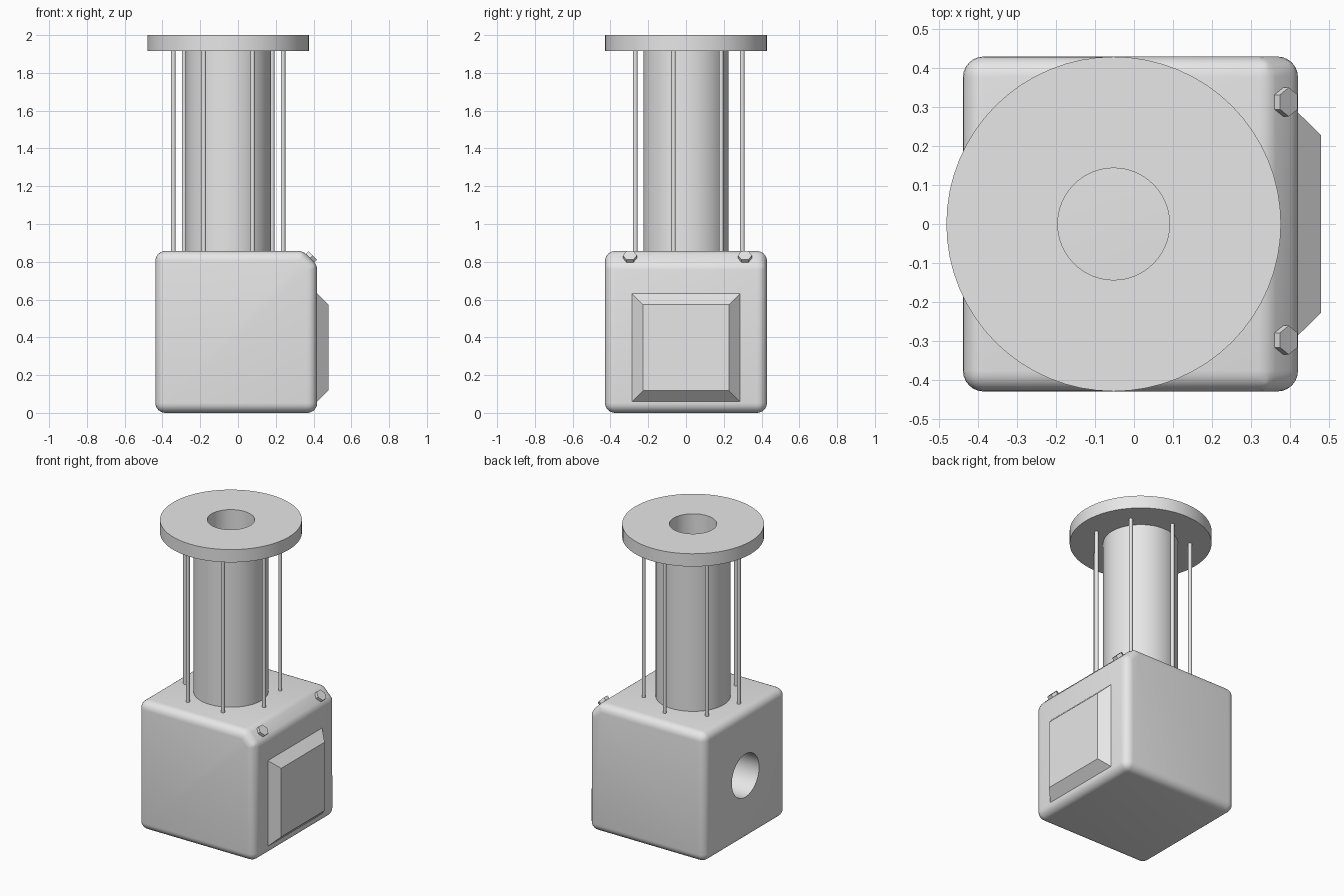
import bpy, bmesh
from math import pi, sin, cos, radians
from mathutils import Vector, Matrix

cube = bpy.data.objects.get("Cube")
if cube:
    bpy.data.objects.remove(cube, do_unlink=True)

grey = bpy.data.materials.new("plain grey")
grey.use_nodes = True
grey.diffuse_color = (0.8, 0.8, 0.8, 1)
grey.node_tree.nodes["Principled BSDF"].inputs["Base Color"].default_value = (0.8, 0.8, 0.8, 1)

AXIS_X = -0.052          # vertical axis of column and flange
BODY_X = -0.009          # middle of the housing
SIDE = 0.857             # housing edge length
HALF = SIDE / 2
BORE = 0.143


def add_object(name, bm):
    bmesh.ops.recalc_face_normals(bm, faces=bm.faces)
    mesh = bpy.data.meshes.new(name)
    bm.to_mesh(mesh)
    bm.free()
    mesh.materials.append(grey)
    obj = bpy.data.objects.new(name, mesh)
    bpy.context.collection.objects.link(obj)
    return obj


def activate(obj):
    bpy.ops.object.select_all(action='DESELECT')
    obj.select_set(True)
    bpy.context.view_layer.objects.active = obj


def smooth(obj, angle=30):
    activate(obj)
    bpy.ops.object.shade_smooth_by_angle(angle=radians(angle))


def cylinder(name, radius, depth, sides, matrix):
    bm = bmesh.new()
    bmesh.ops.create_cone(bm, cap_ends=True, segments=sides, radius1=radius,
                          radius2=radius, depth=depth, matrix=matrix)
    return add_object(name, bm)


def ring(name, outer, inner, z0, z1, sides=64):
    """Hollow cylinder spun from a rectangular profile."""
    bm = bmesh.new()
    corners = [(inner, z0), (outer, z0), (outer, z1), (inner, z1)]
    verts = [bm.verts.new((AXIS_X + r, 0, z)) for r, z in corners]
    edges = [bm.edges.new((verts[i], verts[(i + 1) % 4])) for i in range(4)]
    bmesh.ops.spin(bm, geom=verts + edges, cent=(AXIS_X, 0, 0), axis=(0, 0, 1),
                   angle=2 * pi, steps=sides)
    bmesh.ops.remove_doubles(bm, verts=bm.verts, dist=0.0005)
    obj = add_object(name, bm)
    smooth(obj)
    return obj


# Housing: side profile with one chamfered corner, extruded along y
CHAMFER = 0.075
right, left = BODY_X + HALF, BODY_X - HALF
profile = [(left, 0), (right, 0), (right, SIDE - CHAMFER),
           (right - CHAMFER, SIDE), (left, SIDE)]
bm = bmesh.new()
face = bm.faces.new([bm.verts.new((x, -HALF, z)) for x, z in profile])
extruded = bmesh.ops.extrude_face_region(bm, geom=[face])
bmesh.ops.translate(bm, vec=(0, SIDE, 0),
                    verts=[v for v in extruded["geom"] if isinstance(v, bmesh.types.BMVert)])
bmesh.ops.recalc_face_normals(bm, faces=bm.faces)
weight = bm.edges.layers.float.new("bevel_weight_edge")
for edge in bm.edges:
    shallow = edge.calc_face_angle() < radians(60)
    edge[weight] = 0.45 if shallow else 1
housing = add_object("housing", bm)

bevel = housing.modifiers.new("rounding", 'BEVEL')
bevel.limit_method = 'WEIGHT'
bevel.width = 0.053
bevel.segments = 6

# Round port in the side opposite the cover
port_depth = HALF
port = cylinder("port_cutter", BORE, 2 * port_depth, 64,
                Matrix.Translation((left, 0, HALF)) @ Matrix.Rotation(pi / 2, 4, 'Y'))
port.hide_render = True
cut = housing.modifiers.new("port", 'BOOLEAN')
cut.operation = 'DIFFERENCE'
cut.solver = 'EXACT'
cut.object = port
activate(housing)
for modifier in ("rounding", "port"):
    bpy.ops.object.modifier_apply(modifier=modifier)
bpy.data.objects.remove(port, do_unlink=True)
smooth(housing)

# Column and flange share one bore
ring("column", 0.226, BORE, SIDE - 0.005, 1.915)
ring("flange", 0.428, BORE, 1.915, 2.0)

# Seven tie rods around the column, the first one at the back
ROD_COUNT, ROD_CIRCLE = 7, 0.298
for i in range(ROD_COUNT):
    a = pi / 2 + 2 * pi * i / ROD_COUNT
    place = Matrix.Translation((AXIS_X + ROD_CIRCLE * cos(a), ROD_CIRCLE * sin(a), 1.385))
    smooth(cylinder(f"tie_rod_{i + 1}", 0.012, 1.07, 16, place))

# Raised cover with sloping rim
bm = bmesh.new()
z_mid = 0.346
loops = []
for x, half in ((right - 0.01, 0.285), (right, 0.285), (0.478, 0.228)):
    loops.append([bm.verts.new((x, sy * half, z_mid + sz * half))
                  for sy, sz in ((-1, -1), (1, -1), (1, 1), (-1, 1))])
for lower, upper in zip(loops, loops[1:]):
    for i in range(4):
        j = (i + 1) % 4
        bm.faces.new((lower[i], lower[j], upper[j], upper[i]))
bm.faces.new(loops[0])
bm.faces.new(loops[-1])
add_object("side_cover", bm)

# Hexagonal bolt heads on the chamfer, corners pointing along y
tilt = Matrix.Rotation(pi / 4, 4, 'Y') @ Matrix.Rotation(pi / 2, 4, 'Z')
middle = Vector((right - CHAMFER / 2, 0, SIDE - CHAMFER / 2))
for name, y in (("front_bolt", -0.297), ("back_bolt", 0.312)):
    bolt = cylinder(name, 0.037, 0.04, 6, Matrix.Translation(middle + Vector((0, y, 0))) @ tilt)
    # turn the hexagon if its corners do not reach furthest along y
    if max(v.co.y for v in bolt.data.vertices) - y < 0.035:
        turn = Matrix.Rotation(pi / 6, 4, 'Z')
        base = Matrix.Translation(middle + Vector((0, y, 0))) @ tilt
        bolt.data.transform(base @ turn @ base.inverted())
